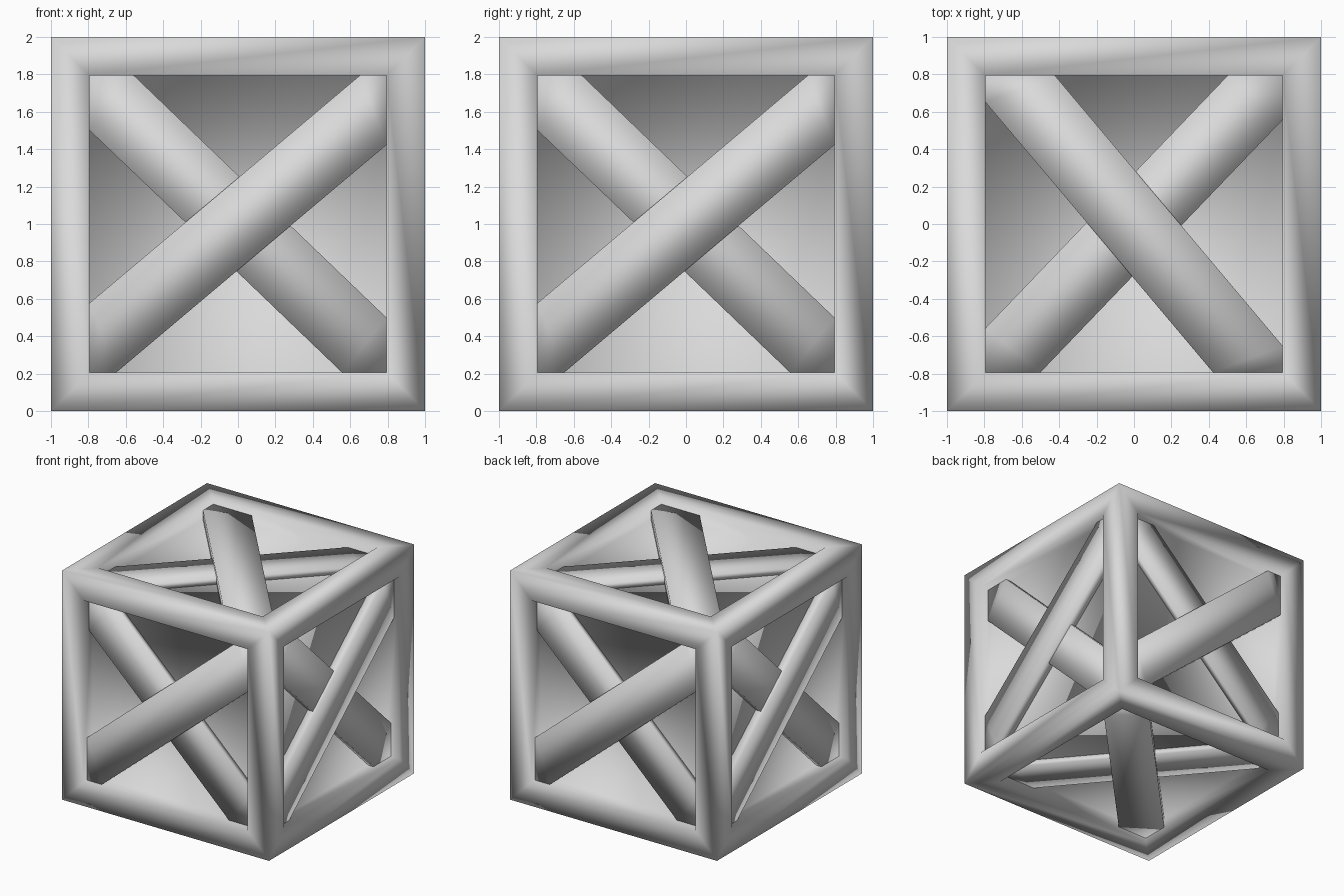
import bpy, bmesh, math
from mathutils import Matrix, Vector

if "Cube" in bpy.data.objects:
    bpy.data.objects.remove(bpy.data.objects["Cube"])

# Single flat colour
grey = bpy.data.materials.new("light_grey")
grey.diffuse_color = (0.7, 0.7, 0.7, 1)
grey.use_nodes = True
grey.node_tree.nodes["Principled BSDF"].inputs["Base Color"].default_value = grey.diffuse_color

BORDER = 0.206      # width of the frame on each face
RECESS = 0.13       # depth of the sunken panels
L = 0.794           # half size of the opening, braces touch its walls


def finish(bm, name):
    bmesh.ops.recalc_face_normals(bm, faces=bm.faces)
    me = bpy.data.meshes.new(name)
    bm.to_mesh(me)
    bm.free()
    me.materials.append(grey)
    for p in me.polygons:
        p.use_smooth = True
    ob = bpy.data.objects.new(name, me)
    bpy.context.collection.objects.link(ob)
    return ob


def brace(name, u, v, sign, angle, half, front, back):
    """Diagonal bar in a face (axes u, v), its ends cut to the opening corners."""
    m = math.tan(math.radians(angle))
    h = half / math.cos(math.radians(angle))
    k = (L - h) / m
    outline = [(L, L), (k, L), (-L, h - m * L), (-L, -L), (-k, -L), (L, m * L - h)]
    u, v = Vector(u), Vector(v)
    n = u.cross(v)
    centre = Vector((0, 0, 1))
    bm = bmesh.new()
    rings = [[bm.verts.new(centre + u * a * sign + v * b + n * (1 - d))
              for a, b in outline] for d in (front, back)]
    for ring in rings:
        a, b, c, d, e, f = ring
        bm.faces.new((b, c, e, f))      # long middle strip
        bm.faces.new((a, b, f))         # pointed ends
        bm.faces.new((c, d, e))
    for i in range(6):
        j = (i + 1) % 6
        bm.faces.new((rings[0][i], rings[0][j], rings[1][j], rings[1][i]))
    finish(bm, name)


# Crate body: cube with a frame around a sunken panel on every side
bm = bmesh.new()
bmesh.ops.create_cube(bm, size=2, matrix=Matrix.Translation((0, 0, 1)))
sides = bm.faces[:]
bmesh.ops.inset_individual(bm, faces=sides, thickness=BORDER, depth=0,
                           use_even_offset=True)
for f in sides:
    normal = f.normal.copy()
    new = bmesh.ops.extrude_discrete_faces(bm, faces=[f])["faces"][0]
    bmesh.ops.translate(bm, verts=new.verts, vec=-normal * RECESS)
finish(bm, "crate_frame")

# Crossed braces: right and up direction of the pattern, outer and inner angle
faces = {
    "front": ((1, 0, 0), (0, 0, 1), 40.1, 43.8),
    "right": ((0, 1, 0), (0, 0, 1), 40.1, 43.8),
    "back": ((-1, 0, 0), (0, 0, 1), 40.1, 43.8),
    "left": ((0, -1, 0), (0, 0, 1), 40.1, 43.8),
    "top": ((0, 1, 0), (-1, 0, 0), 40.1, 43.8),
    "bottom": ((0, -1, 0), (-1, 0, 0), 43.8, 40.1),
}
for side, (u, v, outer, inner) in faces.items():
    brace(side + "_outer_brace", u, v, 1, outer, 0.188, 0.05, RECESS)
    brace(side + "_inner_brace", u, v, -1, inner, 0.188, 0.08, RECESS)
